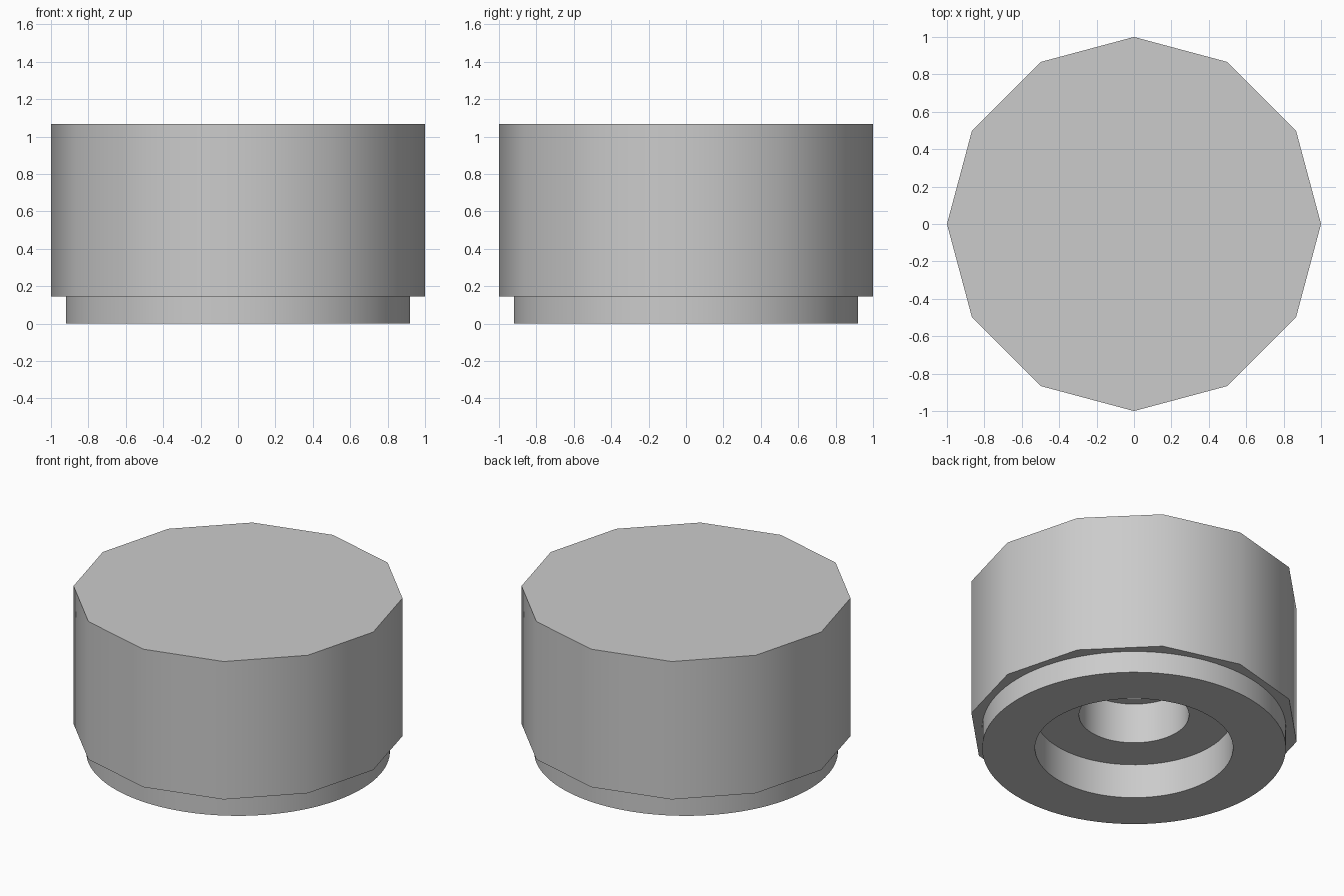
import bpy
import math

cube = bpy.data.objects.get("Cube")
if cube:
    bpy.data.objects.remove(cube, do_unlink=True)

grey = bpy.data.materials.new("plain grey")
grey.use_nodes = True
grey.diffuse_color = (0.6, 0.6, 0.6, 1)
grey.node_tree.nodes["Principled BSDF"].inputs["Base Color"].default_value = (0.6, 0.6, 0.6, 1)


def cylinder(name, radius, bottom, top, sides=96):
    bpy.ops.mesh.primitive_cylinder_add(
        vertices=sides, radius=radius, depth=top - bottom,
        location=(0, 0, (bottom + top) / 2))
    obj = bpy.context.object
    obj.name = name
    obj.data.materials.append(grey)
    return obj


def combine(target, tool, operation):
    mod = target.modifiers.new(tool.name, 'BOOLEAN')
    mod.operation = operation
    mod.solver = 'EXACT'
    mod.object = tool
    bpy.ops.object.select_all(action='DESELECT')
    target.select_set(True)
    bpy.context.view_layer.objects.active = target
    bpy.ops.object.modifier_apply(modifier=mod.name)
    bpy.data.objects.remove(tool, do_unlink=True)


# Twelve-sided cap with a round foot beneath it
cap = cylinder("cap_body", 1.0, 0.145, 1.067, 12)
combine(cap, cylinder("round_foot", 0.92, 0.0, 0.3), 'UNION')

# Stepped blind bore, opening on the underside
for name, radius, depth in (("wide_bore", 0.6, 0.23),
                            ("middle_bore", 0.333, 0.5),
                            ("narrow_bore", 0.277, 0.85)):
    combine(cap, cylinder(name, radius, -0.1, depth), 'DIFFERENCE')

# Soft walls, crisp rims
bpy.ops.object.shade_smooth_by_angle(angle=math.radians(31))
